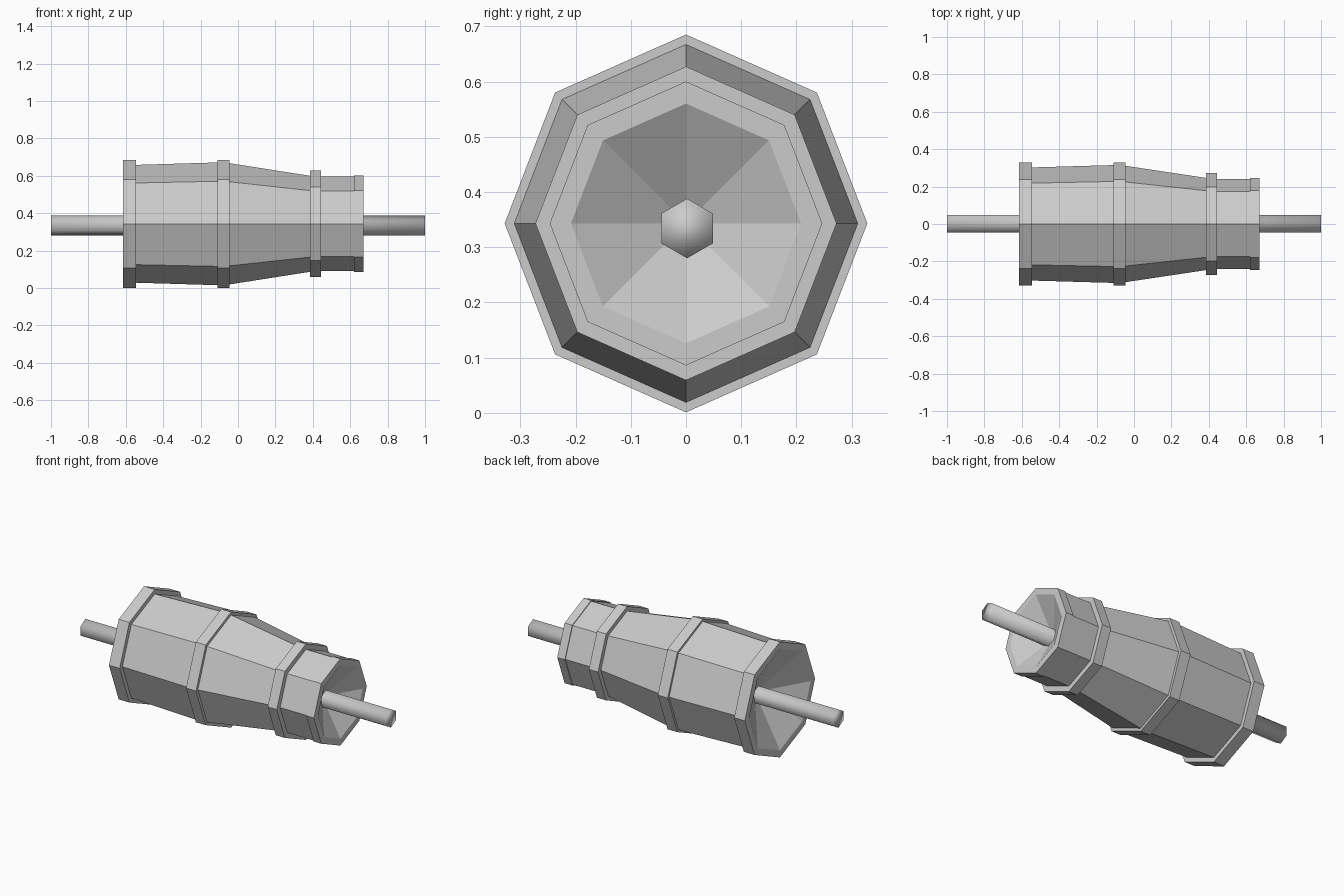
import bpy, bmesh, math

cube = bpy.data.objects.get("Cube")
if cube:
    bpy.data.objects.remove(cube, do_unlink=True)

# Single grey material
grey = bpy.data.materials.new("plain grey")
grey.use_nodes = True
colour = (0.6, 0.6, 0.6, 1)
grey.diffuse_color = colour
grey.node_tree.nodes["Principled BSDF"].inputs["Base Color"].default_value = colour

SIDES = 8
AXIS_Z = 0.343


def finish(name, bm):
    bmesh.ops.recalc_face_normals(bm, faces=bm.faces)
    mesh = bpy.data.meshes.new(name)
    bm.to_mesh(mesh)
    bm.free()
    mesh.materials.append(grey)
    obj = bpy.data.objects.new(name, mesh)
    bpy.context.collection.objects.link(obj)
    return obj


def section(bm, x, r):
    """Octagon corners, slightly taller than wide; radius 0 gives an apex."""
    if r == 0:
        return [bm.verts.new((x, 0, AXIS_Z))] * SIDES
    angles = [2 * math.pi * i / SIDES for i in range(SIDES)]
    return [bm.verts.new((x, r * math.cos(a) * 0.96,
                          AXIS_Z + r * math.sin(a))) if i % 2 == 0 else
            bm.verts.new((x, r * math.cos(a) * 0.98, AXIS_Z + r * math.sin(a) * 0.98))
            for i, a in enumerate(angles)]


def lathe(name, profile, closed=False):
    """Octagonal revolve of (x, radius) points round the long axis."""
    bm = bmesh.new()
    rows = [section(bm, x, r) for x, r in profile]
    pairs = list(zip(rows, rows[1:]))
    if closed:
        pairs.append((rows[-1], rows[0]))
    for a, b in pairs:
        for i in range(SIDES):
            j = (i + 1) % SIDES
            corners = list(dict.fromkeys((a[i], a[j], b[j], b[i])))
            bm.faces.new(corners)
    return finish(name, bm)


# Tapered casing with a flange at each end and shallow conical recesses
lathe("casing", [
    (-0.45, 0), (-0.615, 0.3), (-0.615, 0.342), (-0.545, 0.342), (-0.545, 0.315),
    (-0.08, 0.329), (-0.045, 0.324), (0.415, 0.252), (0.62, 0.252),
    (0.62, 0.257), (0.67, 0.257), (0.67, 0.217), (0.55, 0)])

# Raised bands round the casing
for name, x0, x1, outer, inner in (
        ("middle_band", -0.11, -0.045, 0.342, 0.31),
        ("narrow_band", 0.385, 0.445, 0.284, 0.24)):
    lathe(name, [(x0, inner), (x0, outer), (x1, outer), (x1, inner)], closed=True)

# Six-sided shaft through the whole length, smooth shaded
bm = bmesh.new()
bmesh.ops.create_cone(bm, cap_ends=True, segments=6, radius1=0.054,
                      radius2=0.054, depth=2)
for v in bm.verts:
    x, y, z = v.co
    v.co = (z, x + 0.002, y + 0.334)
shaft = finish("shaft", bm)
for p in shaft.data.polygons:
    p.use_smooth = True
